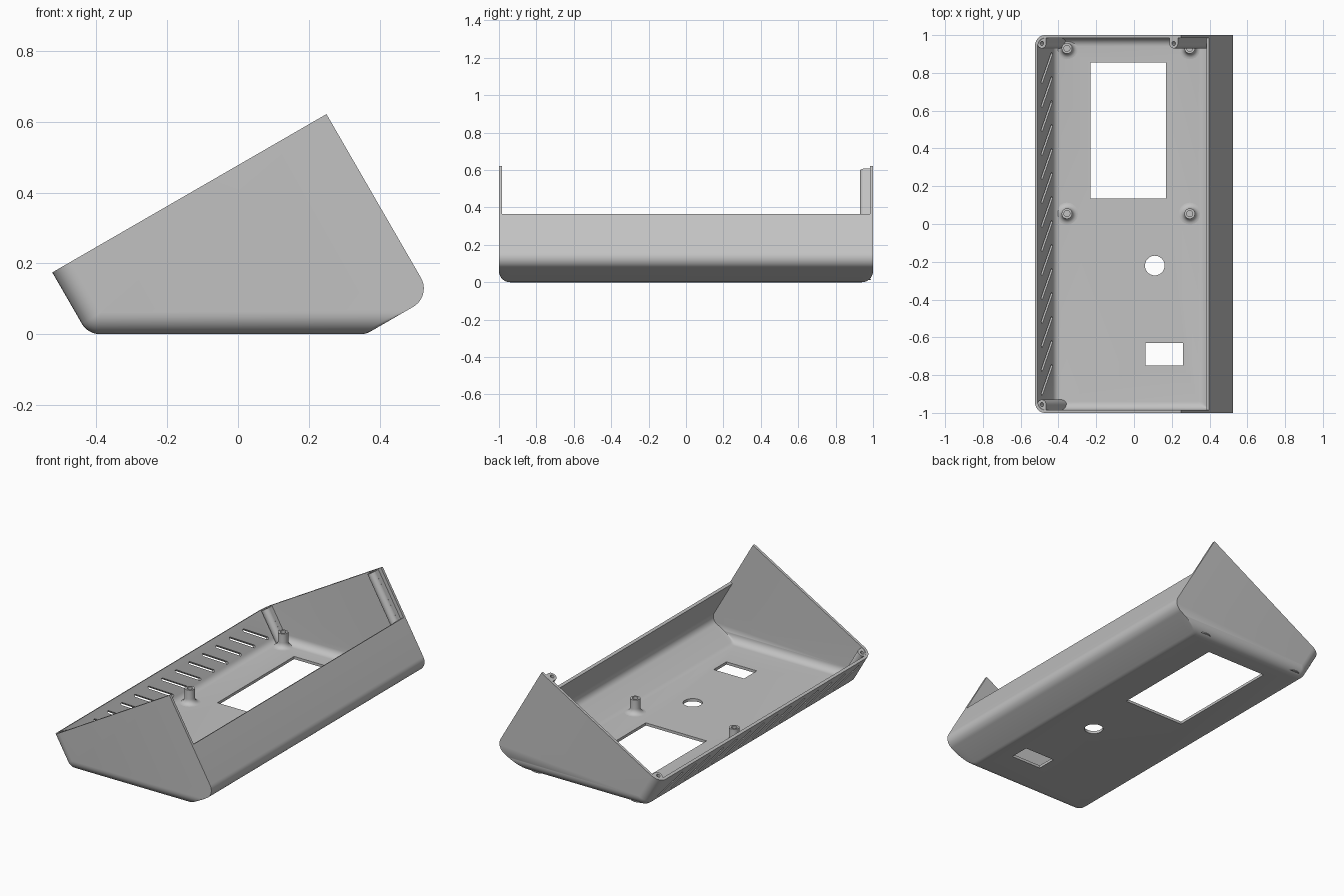
import bpy, bmesh, math
from mathutils import Vector, Matrix

if "Cube" in bpy.data.objects:
    bpy.data.objects.remove(bpy.data.objects["Cube"])

T, R = 0.016, 0.06                       # wall thickness, outer edge radius
C30, S30 = math.cos(math.pi / 6), 0.5
DOWN = Vector((S30, 0, -C30))            # direction down the tilted walls
ACROSS = Vector((C30, 0, S30))           # direction along the tilted rim

grey = bpy.data.materials.new("grey plastic")
grey.diffuse_color = (0.54, 0.54, 0.54, 1)
grey.use_nodes = True
grey.node_tree.nodes["Principled BSDF"].inputs["Base Color"].default_value = grey.diffuse_color


def finish(name, bm):
    bmesh.ops.recalc_face_normals(bm, faces=bm.faces)
    me = bpy.data.meshes.new(name)
    bm.to_mesh(me)
    bm.free()
    ob = bpy.data.objects.new(name, me)
    bpy.context.collection.objects.link(ob)
    me.materials.append(grey)
    return ob


def loft(name, rings):
    bm = bmesh.new()
    loops = [[bm.verts.new(p) for p in r] for r in rings]
    n = len(loops[0])
    for a, b in zip(loops, loops[1:]):
        for i in range(n):
            j = (i + 1) % n
            bm.faces.new((a[i], a[j], b[j], b[i]))
    bm.faces.new(loops[0])
    bm.faces.new(loops[-1][::-1])
    return finish(name, bm)


def prism(name, pts, y0, y1):
    return loft(name, [[(x, y, z) for x, z in pts] for y in (y0, y1)])


def tube(name, start, end, r, n=24):
    axis = (end - start).normalized()
    u = axis.orthogonal().normalized()
    v = axis.cross(u)
    ang = [2 * math.pi * i / n for i in range(n)]
    return loft(name, [[c + r * (math.cos(a) * u + math.sin(a) * v) for a in ang]
                       for c in (start, end)])


def boolean(ob, other, op, keep=False):
    m = ob.modifiers.new("cut", 'BOOLEAN')
    m.operation, m.solver, m.object = op, 'EXACT', other
    bpy.context.view_layer.objects.active = ob
    bpy.ops.object.modifier_apply(modifier=m.name)
    if not keep:
        bpy.data.objects.remove(other)


def smooth(ob):
    bpy.ops.object.select_all(action='DESELECT')
    ob.select_set(True)
    bpy.context.view_layer.objects.active = ob
    bpy.ops.object.shade_smooth_by_angle(angle=math.radians(25))


# Side profile: lines given as a point and an outward normal
LEFT = ((-0.525, 0.175), (-C30, -S30))
FLOOR = ((0, 0), (0, -1))
SLOPE = ((0.361, 0), (S30, -C30))
BACK = ((0.25, 0.622), (C30, S30))
RIM = ((0.25, 0.622), (-S30, C30))


def meet(l1, i1, l2, i2):
    (p, n), (q, m) = l1, l2
    a, b = p[0] * n[0] + p[1] * n[1] - i1, q[0] * m[0] + q[1] * m[1] - i2
    det = n[0] * m[1] - n[1] * m[0]
    return Vector(((a * m[1] - b * n[1]) / det, (n[0] * b - m[0] * a) / det))


def fillet(a, p, b, r, n):
    u, v = (a - p).normalized(), (b - p).normalized()
    half = u.angle(v) / 2
    c = p + (u + v).normalized() * r / math.sin(half)
    s = p + u * r / math.tan(half) - c
    e = p + v * r / math.tan(half) - c
    full = s.angle(e)
    return [c + (s * math.sin(full * (1 - k / n)) + e * math.sin(full * k / n))
            / math.sin(full) for k in range(n + 1)]


def profile(t, d, r, lift):
    tl = meet(LEFT, t + d, RIM, -lift)
    bl = meet(LEFT, t + d, FLOOR, t + d)
    br = meet(FLOOR, t + d, SLOPE, t)
    cr = meet(SLOPE, t, BACK, t)
    tr = meet(BACK, t, RIM, -lift)
    return ([tl] + fillet(tl, bl, br, max(r - d, 0.001), 8)
            + fillet(bl, br, cr, 0.06, 4) + fillet(br, cr, tr, r, 10) + [tr])


def body(name, t, lift):
    r, half, n = R - t, 1 - t, 8
    st = [(half - r + r * math.sin(k * math.pi / 2 / n),
           r * (1 - math.cos(k * math.pi / 2 / n))) for k in range(n + 1)]
    st = [(-y, d) for y, d in st[::-1]] + st
    return loft(name, [[(p.x, y, p.y) for p in profile(t, d, r, lift)] for y, d in st])


# Hollow tilted shell
solid = body("solid_helper", 0, 0)
shell = body("enclosure_shell", 0, 0)
boolean(shell, body("cavity", T, 0.1), 'DIFFERENCE')

# Low back wall between the two end walls
q = Vector((0.398, 0, 0.365))
pts = [q - 0.04 * ACROSS, q + 0.04 * ACROSS,
       q + 0.04 * ACROSS - 0.6 * DOWN, q - 0.04 * ACROSS - 0.6 * DOWN]
boolean(shell, prism("cut", [(p.x, p.z) for p in pts], -1 + T, 1 - T), 'DIFFERENCE')

# Floor openings: display window, socket, round hole
for x0, x1, y0, y1 in ((-0.23, 0.17, 0.135, 0.855), (0.06, 0.26, -0.75, -0.63)):
    box = prism("cut", [(x0, -0.1), (x1, -0.1), (x1, 0.1), (x0, 0.1)], y0, y1)
    boolean(shell, box, 'DIFFERENCE')
boolean(shell, tube("cut", Vector((0.11, -0.22, -0.1)), Vector((0.11, -0.22, 0.1)), 0.052, 40),
        'DIFFERENCE')

# Slanted vent slots through the front wall
along = Vector((0.058, 0.165, -0.1)).normalized()
width = along.cross(ACROSS).normalized()
for k in range(14):
    c = Vector((-0.47, (k - 6.5) * 0.127, 0.092))
    ring = []
    for s in (1, -1):
        for i in range(7):
            a = math.pi * i / 6
            ring.append(c + s * (along * (0.09 + 0.008 * math.sin(a))
                                 + width * 0.008 * math.cos(a)))
    slot = loft("cut", [[p + o * ACROSS for p in ring] for o in (-0.04, 0.04)])
    boolean(shell, slot, 'DIFFERENCE')
smooth(shell)

# Screw posts in the four corners, trimmed to the shell
for px, pname in ((-0.488, "front"), (0.21, "back")):
    for s, side in ((-1, "right"), (1, "left")):
        top = Vector((px, s * 0.956, 0.622 - (0.25 - px) * math.tan(math.pi / 6) - 0.004))
        post = tube(f"{pname}_{side}_screw_post", top, top + 0.75 * DOWN, 0.026)
        web = [top + a * 0.026 * ACROSS + b * DOWN
               for a, b in ((-1, 0), (1, 0), (1, 0.75), (-1, 0.75))]
        y = sorted((s * 0.956, s * 0.99))
        boolean(post, prism("web", [(p.x, p.z) for p in web], *y), 'UNION')
        boolean(post, solid, 'INTERSECT', keep=True)
        boolean(post, tube("cut", top - 0.05 * DOWN, top + 0.1 * DOWN, 0.011, 16), 'DIFFERENCE')
        smooth(post)
bpy.data.objects.remove(solid)

# Flared board standoffs on the floor
flare = [(0.028 + 0.03 * (1 - math.sin(a)), T + 0.03 * (1 - math.cos(a)))
         for a in [math.pi / 2 * i / 6 for i in range(7)]]
section = [(0.058, T - 0.004)] + flare + [(0.028, 0.1), (0.016, 0.1), (0.016, 0.03)]
for i, (x, y) in enumerate(((-0.355, 0.93), (0.295, 0.93), (-0.355, 0.055), (0.295, 0.055))):
    rings = [[(x + r * math.cos(a), y + r * math.sin(a), z)
              for a in [2 * math.pi * k / 24 for k in range(24)]] for r, z in section]
    smooth(loft(f"standoff_{i + 1}", rings))
